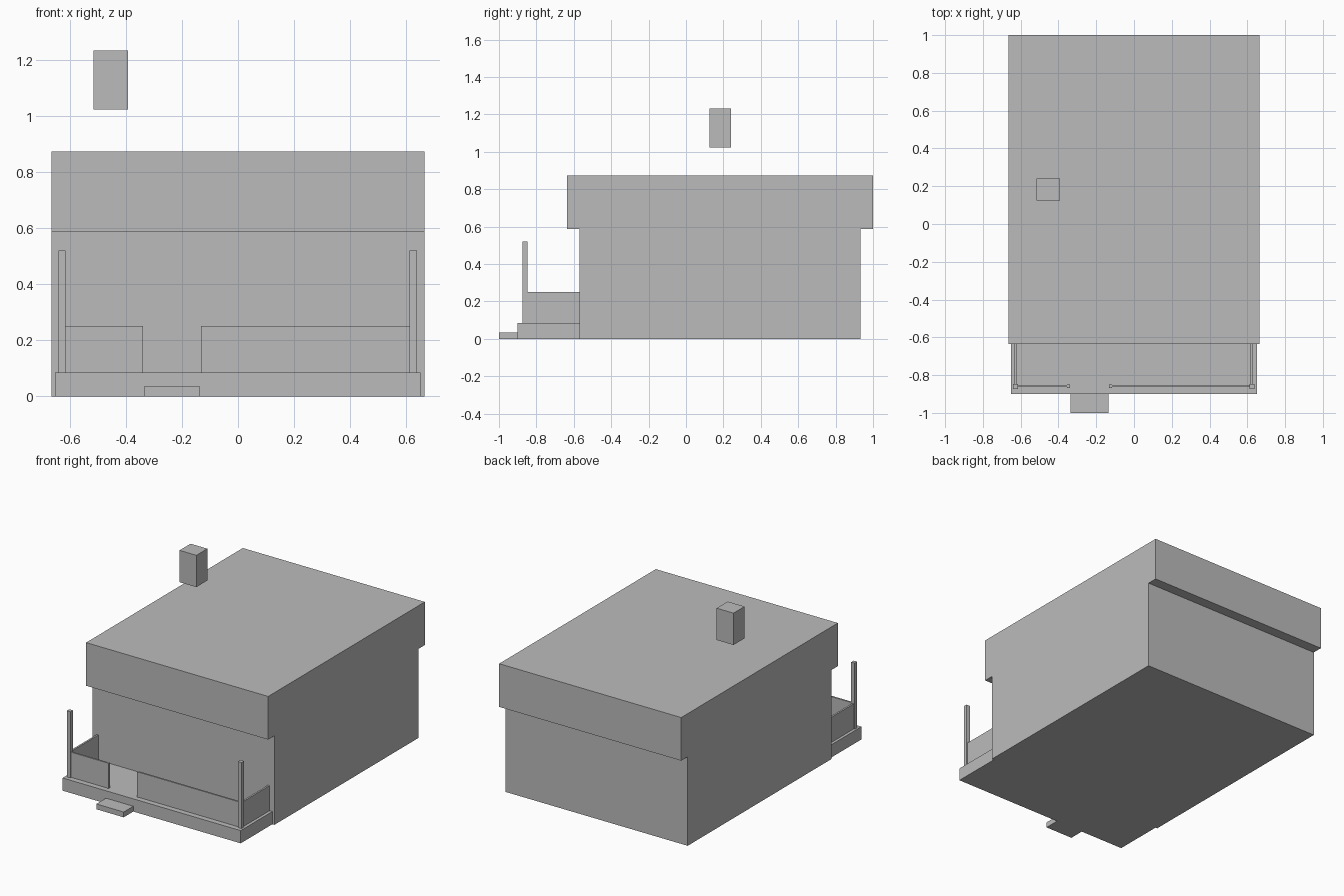
import bpy
from mathutils import Vector

cube = bpy.data.objects.get("Cube")
if cube:
    bpy.data.objects.remove(cube, do_unlink=True)

grey = bpy.data.materials.new("plain_grey")
grey.use_nodes = True
grey.diffuse_color = (0.5, 0.5, 0.5, 1)
grey.node_tree.nodes["Principled BSDF"].inputs["Base Color"].default_value = (0.5, 0.5, 0.5, 1)


def box(name, x, y, z):
    """Flat-shaded box from its (low, high) extent on each axis."""
    spans = (x, y, z)
    bpy.ops.mesh.primitive_cube_add(size=1, location=[sum(s) / 2 for s in spans])
    obj = bpy.context.object
    obj.name = name
    size = Vector([s[1] - s[0] for s in spans])
    for v in obj.data.vertices:
        v.co *= size
    obj.data.materials.append(grey)
    return obj


# House body, overhanging roof and floating chimney
wall_front = -0.57
half_width = 0.665
eaves = 0.588
box("house_walls", (-half_width, half_width), (wall_front, 0.932), (0, eaves))
box("roof", (-half_width, half_width), (-0.635, 1), (eaves, 0.873))
box("chimney", (-0.515, -0.392), (0.125, 0.24), (1.022, 1.232))

# Porch deck and step
deck_top = 0.084
box("porch_deck", (-0.652, 0.65), (-0.9, wall_front), (0, deck_top))
box("porch_step", (-0.335, -0.135), (-1, -0.9), (0, 0.035))

# Corner posts with side rails running back to the wall
rail_z = (deck_top, 0.25)
for side, x in (("right", -0.627), ("left", 0.624)):
    box(side + "_corner_post", (x - 0.013, x + 0.013), (-0.873, -0.847), (deck_top, 0.52))
    box(side + "_side_rail", (x - 0.006, x + 0.006), (-0.847, wall_front), rail_z)

# Front rails either side of the gap, each ending in a short post
rail_y = (-0.864, -0.853)
post_y = (-0.867, -0.85)
box("right_front_rail", (-0.614, -0.354), rail_y, rail_z)
box("right_gap_post", (-0.354, -0.339), post_y, rail_z)
box("left_gap_post", (-0.132, -0.117), post_y, rail_z)
box("left_front_rail", (-0.117, 0.611), rail_y, rail_z)
